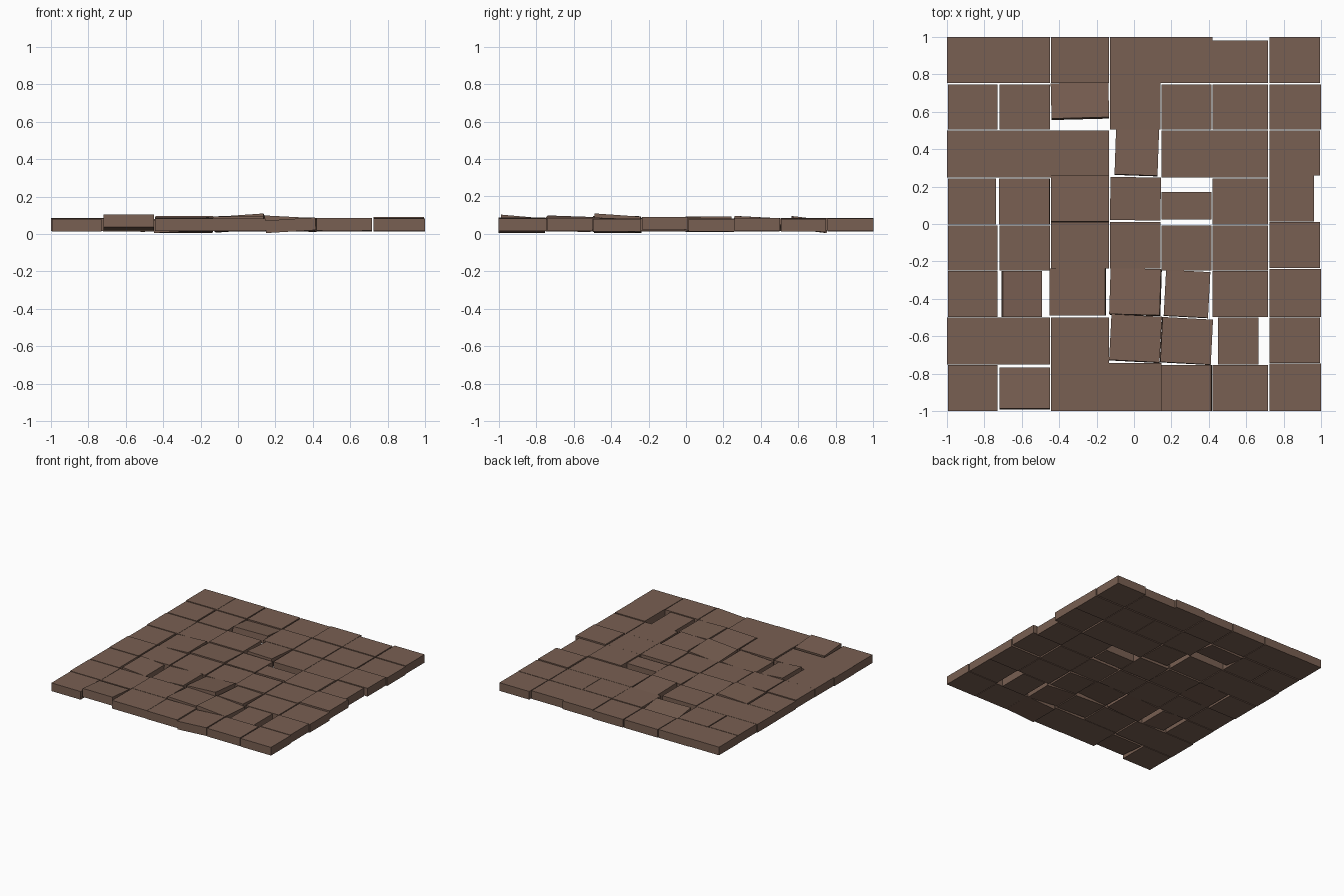
import bpy, bmesh, math
from mathutils import Matrix, Vector

if "Cube" in bpy.data.objects:
    bpy.data.objects.remove(bpy.data.objects["Cube"])

brown = bpy.data.materials.new("brown stone")
brown.diffuse_color = (0.19, 0.115, 0.084, 1)
brown.use_nodes = True
brown.node_tree.nodes["Principled BSDF"].inputs["Base Color"].default_value = brown.diffuse_color

# Grid extents of the slab columns (x) and rows (y, front to back)
COLS = [(-.995, -.73), (-.72, -.45), (-.443, -.135), (-.127, .143),
        (.147, .415), (.42, .717), (.724, .995)]
ROWS = [(-1, -.753), (-.75, -.5), (-.497, -.252), (-.248, -.007),
        (-.003, .242), (.248, .5), (.506, .747), (.755, 1)]

# Irregular slabs: (column, row) -> changed edges, z shift, tilts in degrees
ODD = {
    (1, 0): dict(y0=-.99, y1=-.77, dz=.008, rx=-5),
    (2, 0): dict(y1=-.742),
    (3, 0): dict(y1=-.742),
    (4, 0): dict(ry=-3.5),
    (6, 0): dict(x1=1, y1=-.745),
    (0, 1): dict(x1=-.722),
    (2, 1): dict(y0=-.742),
    (3, 1): dict(y0=-.735, y1=-.49, rz=-3, rx=-3, dz=.004),
    (4, 1): dict(x0=.145, y0=-.746, y1=-.505, rz=-3, rx=-2, ry=3, dz=.006),
    (5, 1): dict(x0=.45, x1=.665),
    (6, 1): dict(y0=-.742),
    (1, 2): dict(x0=-.705, x1=-.495, ry=5, dz=.004),
    (2, 2): dict(x0=-.45, x1=-.152, y0=-.49, y1=-.237, ry=-3),
    (3, 2): dict(y0=-.487, y1=-.24, rx=-4, ry=-4, rz=-1.5, dz=.006),
    (4, 2): dict(x0=.165, x1=.402, rz=-3, rx=-2),
    (6, 2): dict(x1=1, y1=-.24),
    (2, 3): dict(y0=-.238, y1=.01),
    (3, 3): dict(y0=-.237, y1=.01),
    (6, 3): dict(y0=-.235, y1=.01, dz=.008),
    (0, 4): dict(x1=-.738),
    (1, 4): dict(ry=-3),
    (2, 4): dict(y0=.012, y1=.257, rx=-3),
    (3, 4): dict(y0=.02, y1=.25, rz=-1),
    (4, 4): dict(y0=.025, y1=.172),
    (6, 4): dict(x1=.962, y0=.013, y1=.258, dz=-.004),
    (2, 5): dict(y0=.26),
    (3, 5): dict(x0=-.1, x1=.13, y0=.26, y1=.51, rz=-2, rx=-3, dz=.006),
    (6, 5): dict(y0=.26),
    (2, 6): dict(y0=.563, y1=.752, rx=-7, rz=1.5, dz=.004),
    (3, 6): dict(y1=.755),
    (6, 6): dict(x1=1),
    (5, 7): dict(y1=.982),
}
# Slabs that butt directly against their right neighbour
JOINED = {(0, 7), (1, 5), (0, 5), (0, 1), (2, 0), (3, 0), (3, 7), (4, 7), (4, 5)}
THICK = .067


def slab(c, r):
    o = ODD.get((c, r), {})
    x0, x1 = o.get("x0", COLS[c][0]), o.get("x1", COLS[c][1])
    y0, y1 = o.get("y0", ROWS[r][0]), o.get("y1", ROWS[r][1])
    if (c, r) in JOINED:
        x1 = COLS[c + 1][0]
    if c == 0 and r in (1, 5, 7):
        x0 = -1
    bm = bmesh.new()
    bmesh.ops.create_cube(bm, size=1)
    bmesh.ops.scale(bm, vec=Vector((x1 - x0, y1 - y0, THICK)), verts=bm.verts)
    me = bpy.data.meshes.new("slab")
    bm.to_mesh(me)
    bm.free()
    me.materials.append(brown)
    ob = bpy.data.objects.new(f"floor_slab_{c}_{r}", me)
    jitter = .002 * ((c * 3 + r * 5) % 4 - 1.5)   # slight uneven settling
    ob.location = ((x0 + x1) / 2, (y0 + y1) / 2, .049 + jitter + o.get("dz", 0))
    ob.rotation_euler = [math.radians(o.get(k, 0)) for k in ("rx", "ry", "rz")]
    bpy.context.collection.objects.link(ob)


for c in range(7):
    for r in range(8):
        slab(c, r)
